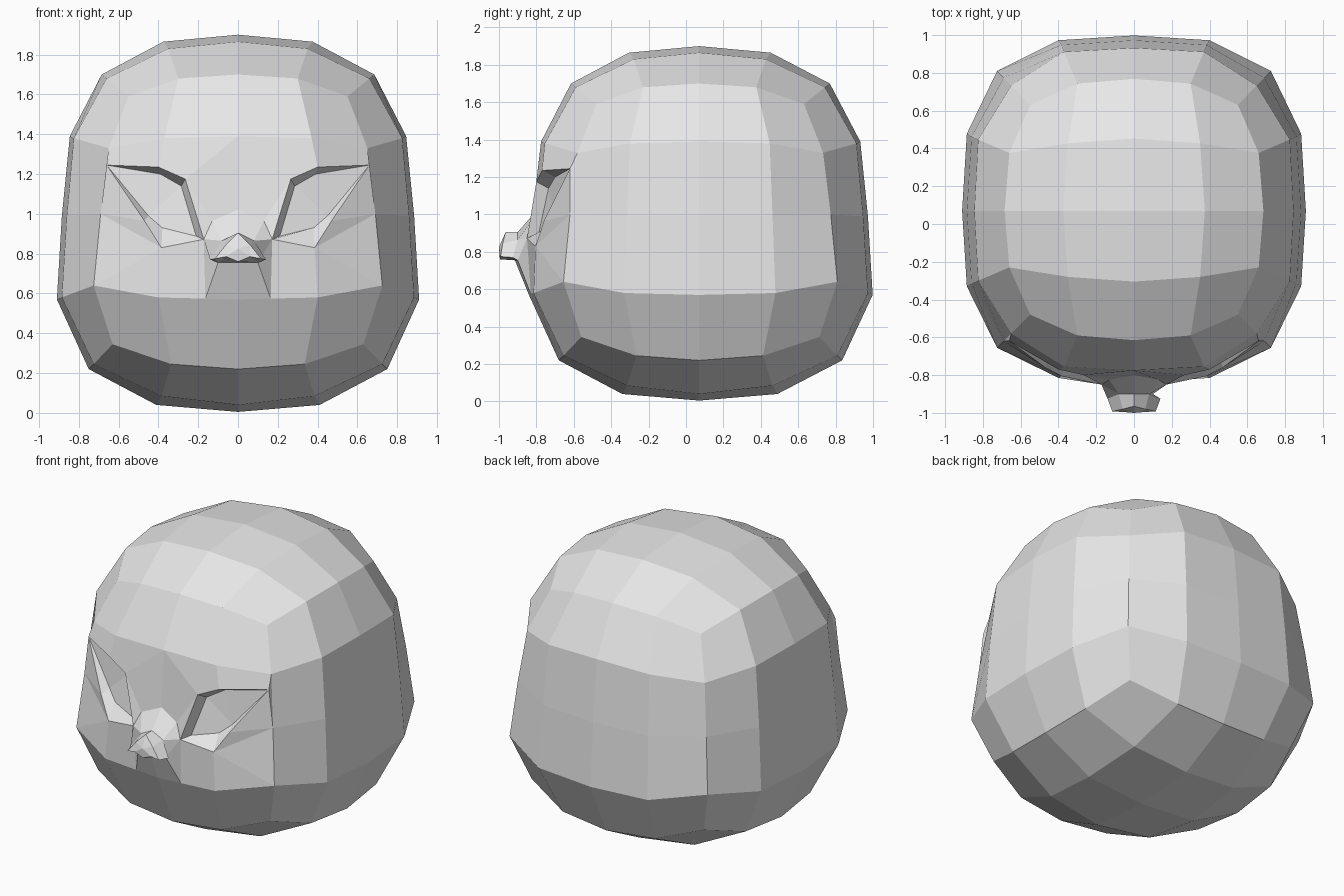
import bpy, bmesh

cube = bpy.data.objects.get("Cube")
if cube:
    bpy.data.objects.remove(cube, do_unlink=True)

grey = bpy.data.materials.new("light grey")
grey.use_nodes = True
GREY = (0.8, 0.8, 0.8, 1)
grey.diffuse_color = GREY
grey.node_tree.nodes["Principled BSDF"].inputs["Base Color"].default_value = GREY

# Rounded-box rings: middle reach, off-middle (reach, side), corner, and their heights
RINGS = {
    2: (.685, .66, .30, .55, 1.70, 1.68, 1.59),
    1: (.845, .825, .37, .65, 1.39, 1.38, 1.33),
    0: (.885, .86, .385, .69, .99, .99, 1.00),
    -1: (.91, .885, .40, .725, .57, .58, .64),
    -2: (.75, .725, .335, .63, .22, .245, .345),
}
# Cap interiors: side offset, diagonal offset, heights of centre, side, diagonal
CAPS = {2: (.375, .35, 1.90, 1.865, 1.83), -2: (.41, .385, .005, .04, .085)}
YC = .07


def sign(v):
    return (v > 0) - (v < 0)


def head_point(i, j, k):
    a, b = abs(i), abs(j)
    if max(a, b) < 2:
        side, diag, z0, z1, z2 = CAPS[k]
        off = diag if a and b else side
        x, y, z = off * a, off * b, (z0, z1, z2)[a + b]
    else:
        mid, reach, minor, corner, zm, z1, zc = RINGS[k]
        n = min(a, b)
        big, small, z = ((mid, 0, zm), (reach, minor, z1), (corner, corner, zc))[n]
        x, y = (big, small) if a >= b else (small, big)
    stretch = 1.02 if j > 0 else 1
    return (sign(i) * x, YC + sign(j) * y * stretch, z)


def make_object(name, bm):
    bmesh.ops.remove_doubles(bm, verts=bm.verts, dist=0.0005)
    mesh = bpy.data.meshes.new(name)
    bm.to_mesh(mesh)
    bm.free()
    mesh.materials.append(grey)
    obj = bpy.data.objects.new(name, mesh)
    bpy.context.collection.objects.link(obj)
    return obj


def mirrored_part(name, points, faces):
    bm = bmesh.new()
    for s in (1, -1):
        for f in faces:
            names = f.split()
            if s < 0:
                names.reverse()
            bm.faces.new([bm.verts.new((s * points[n][0],) + points[n][1:]) for n in names])
    return make_object(name, bm)


# Head shell, with the face band left open at the front
bm = bmesh.new()
cache = {}


def vert(key):
    if key not in cache:
        cache[key] = bm.verts.new(head_point(*key))
    return cache[key]


for axis in range(3):
    for side in (-2, 2):
        for u in range(-2, 2):
            for v in range(-2, 2):
                if axis == 1 and side == -2 and v in (-1, 0):
                    continue
                quad = []
                for p, q in ((u, v), (u + 1, v), (u + 1, v + 1), (u, v + 1)):
                    c = [p, q]
                    c.insert(axis, side)
                    quad.append(vert(tuple(c)))
                bm.faces.new(quad)
bmesh.ops.recalc_face_normals(bm, faces=bm.faces)
make_object("head", bm)

# Half of the face: t/c/b join the head, e brow, f socket floor, l/m cheek, n bridge
pts = {
    "t0": head_point(0, -2, 1), "t1": head_point(1, -2, 1), "t2": head_point(2, -2, 1),
    "c": head_point(2, -2, 0),
    "b0": head_point(0, -2, -1), "b1": head_point(1, -2, -1), "b2": head_point(2, -2, -1),
    "e1": (.66, -.62, 1.245), "e2": (.40, -.77, 1.235), "e3": (.265, -.80, 1.175),
    "e4": (.172, -.85, .872),
    "f2": (.39, -.70, 1.2), "f3": (.285, -.735, 1.14), "f4": (.21, -.79, .888),
    "l1": (.45, -.70, .99), "l2": (.38, -.74, .93),
    "m1": (.47, -.76, .965), "m2": (.385, -.805, .83),
    "n0": (0, -.80, 1.02), "n1": (.13, -.825, .965), "n3": (.08, -.90, .865), "n4": (0, -.90, .905),
    "r": (.14, -.925, .77), "u1": (.10, -.90, .755), "u0": (0, -.915, .755),
}
pts["d"] = tuple(p + (q - p) * .41 for p, q in zip(pts["b0"], pts["b1"]))
mirrored_part("face", pts, [
    # forehead and temple
    "t0 e3 e2 t1", "t0 n0 n1 e3", "t1 e2 e1 t2", "t2 e1 c", "e3 n1 e4",
    # brow wall and socket floor
    "e1 e2 f2", "e2 e3 f3 f2", "e3 e4 f4 f3", "f2 f3 l1", "f3 f4 l2 l1", "e1 f2 l1",
    # lower lid and cheek top
    "e1 l1 m1", "l1 l2 m2 m1", "l2 f4 e4 m2",
    # outer and lower cheek
    "e1 m1 c", "c m1 m2", "c m2 b2", "m2 b1 b2", "m2 e4 d b1",
    # bridge, muzzle side and chin
    "n0 n4 n3 n1", "n1 n3 e4", "e4 n3 r u1", "e4 u1 d", "u1 u0 b0 d",
])

# Nose, standing forward of the muzzle
nose = {k: pts[k] for k in ("n3", "n4", "r", "u1", "u0")}
nose.update({
    "q0": (0, -.965, .905), "q1": (.06, -.98, .845), "q2": (.115, -.992, .775),
    "q3": (.06, -.995, .785), "q4": (0, -.995, .76), "tip": (0, -1.0, .825),
})
mirrored_part("nose", nose, [
    "n4 q0 q1 n3", "n3 q1 q2 r", "r q2 u1", "u1 q2 q3", "u1 q3 q4 u0",
    "q0 tip q1", "tip q3 q1", "q1 q3 q2", "tip q4 q3",
])
